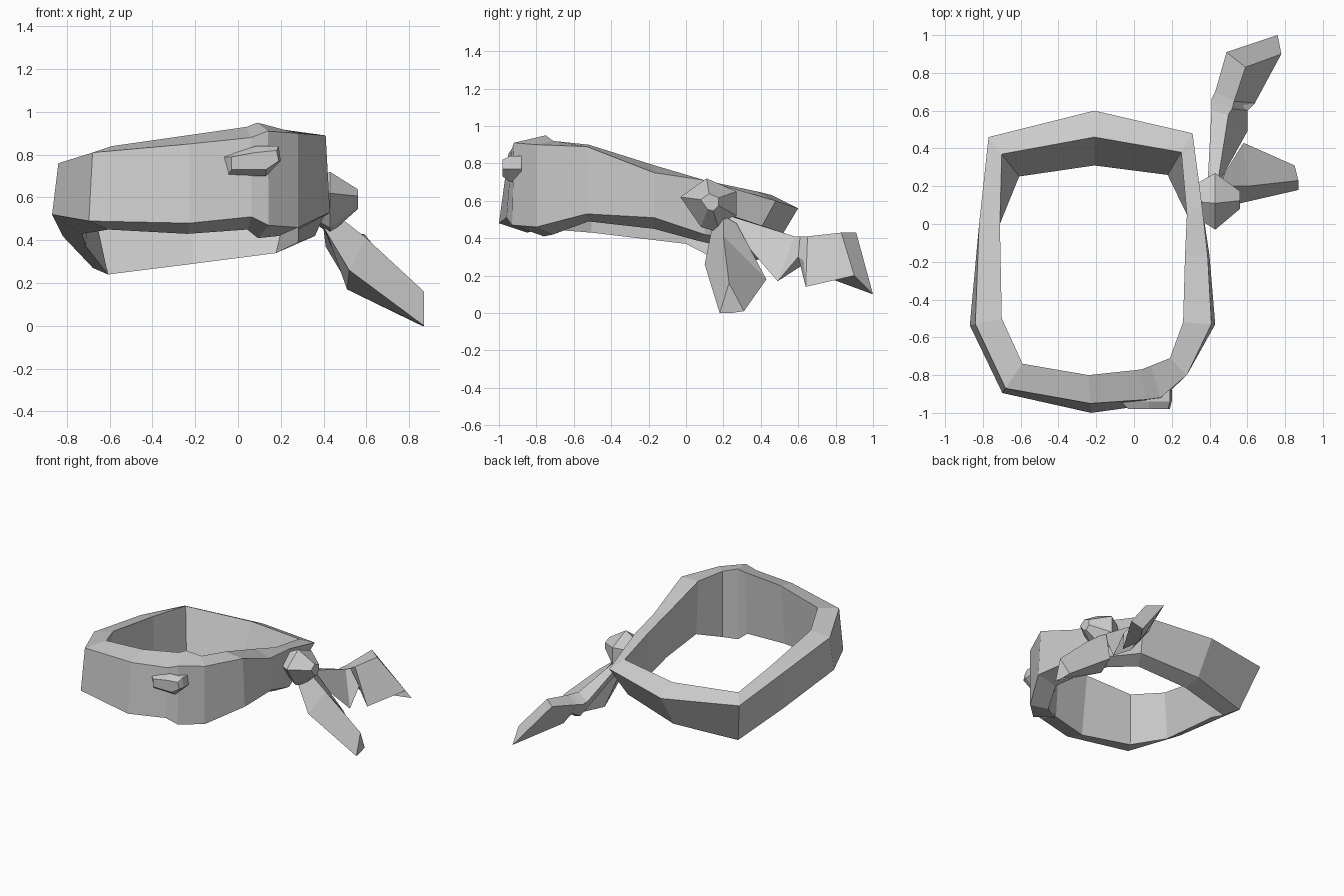
import bpy
import bmesh
from mathutils import Vector

default_cube = bpy.data.objects.get("Cube")
if default_cube:
    bpy.data.objects.remove(default_cube, do_unlink=True)

# One plain cloth colour for the whole model
cloth = bpy.data.materials.new("grey_cloth")
cloth.use_nodes = True
cloth_colour = (.6, .6, .6, 1)
cloth.diffuse_color = cloth_colour
cloth.node_tree.nodes["Principled BSDF"].inputs["Base Color"].default_value = cloth_colour


def loft(name, sections, closed=False):
    """Skin a row of equal-sized cross-sections; cap the ends unless closed."""
    bm = bmesh.new()
    rings = [[bm.verts.new(point) for point in section] for section in sections]
    pairs = list(zip(rings, rings[1:]))
    if closed:
        pairs.append((rings[-1], rings[0]))
    else:
        bm.faces.new(rings[0])
        bm.faces.new(rings[-1])
    for near, far in pairs:
        count = len(near)
        for i in range(count):
            j = (i + 1) % count
            bm.faces.new((near[i], near[j], far[j], far[i]))
    bmesh.ops.recalc_face_normals(bm, faces=bm.faces)
    mesh = bpy.data.meshes.new(name)
    bm.to_mesh(mesh)
    bm.free()
    mesh.materials.append(cloth)
    part = bpy.data.objects.new(name, mesh)
    bpy.context.collection.objects.link(part)
    return part


def band_section(outer, inner, tops, bottoms, flare):
    """Four-sided slice of the band; flare pushes its lower edge outwards."""
    outer, inner = Vector(outer), Vector(inner)
    push = (outer - inner).normalized() * flare
    low_outer, low_inner = outer + push, inner + push
    return [(*outer, tops[0]), (*low_outer, bottoms[0]),
            (*low_inner, bottoms[1]), (*inner, tops[1])]


# Head band: slices running round from the middle of the front
band_slices = [
    ((-.23, -.95), (-.24, -.80), (.85, .89), (.48, .43), .05),
    ((.06, -.93), (.04, -.77), (.88, .93), (.51, .45), .03),
    ((.14, -.92), (.09, -.75), (.91, .95), (.47, .41), .01),
    ((.28, -.80), (.19, -.71), (.90, .92), (.46, .42), 0),
    ((.41, -.53), (.26, -.52), (.89, .90), (.53, .49), .02),
    ((.39, -.17), (.27, -.17), (.75, .79), (.51, .45), .01),
    ((.36, .10), (.28, .05), (.71, .72), (.42, .39), 0),
    ((.31, .48), (.25, .38), (.60, .65), (.38, .34), -.14),
    ((-.21, .60), (-.21, .46), (.56, .63), (.31, .29), -.15),
    ((-.77, .46), (-.70, .37), (.60, .65), (.27, .24), -.15),
    ((-.82, .00), (-.71, .00), (.69, .71), (.42, .37), 0),
    ((-.84, -.53), (-.70, -.50), (.76, .79), (.52, .43), .03),
    ((-.68, -.87), (-.59, -.74), (.81, .84), (.49, .45), .03),
]
loft("head_band", [band_section(*s) for s in band_slices], closed=True)

# Small badge on the front: a back outline and a smaller, flatter face
badge_back = [(-.07, .79), (.08, .84), (.19, .84), (.20, .77), (.13, .70), (-.05, .70)]
badge_face = [(-.03, .79), (.08, .81), (.18, .82), (.19, .77), (.13, .73), (-.03, .73)]
loft("front_badge", [
    [(x, -.88, z) for x, z in badge_back],
    [(x, -.94, z) for x, z in badge_back],
    [(x, -.98, z) for x, z in badge_face],
])

# Knot: a faceted lump made from one outline, scaled along its length
knot_outline = [(-.16, .02), (-.02, .12), (.14, .05), (.14, -.08), (.05, -.17), (-.05, -.14)]
knot_slices = [(.32, .55), (.43, 1), (.56, .32)]
loft("side_knot", [
    [(x, .13 + y * size, .60 + z * size) for y, z in knot_outline]
    for x, size in knot_slices
])

# Long tail: pinched once, then flaring to a slanted end
loft("long_tail", [
    [(.39, .22, .53), (.44, .20, .53), (.46, .24, .46), (.40, .26, .46)],
    [(.41, .60, .37), (.50, .58, .41), (.60, .49, .17), (.50, .56, .22)],
    [(.41, .66, .37), (.52, .61, .41), (.60, .60, .30), (.50, .66, .28)],
    [(.43, .70, .38), (.53, .65, .41), (.64, .64, .14), (.54, .70, .21)],
    [(.49, .91, .43), (.59, .83, .43), (.78, .90, .20), (.76, 1, .10)],
])

# Short tail: widens at the middle and drops to a narrow tip
loft("short_tail", [
    [(.40, .14, .46), (.46, .20, .52), (.48, .27, .48), (.42, .20, .42)],
    [(.52, .10, .26), (.60, .20, .41), (.58, .43, .18), (.51, .25, .17)],
    [(.87, .18, 0), (.87, .23, .16), (.85, .31, .01), (.86, .24, 0)],
])
